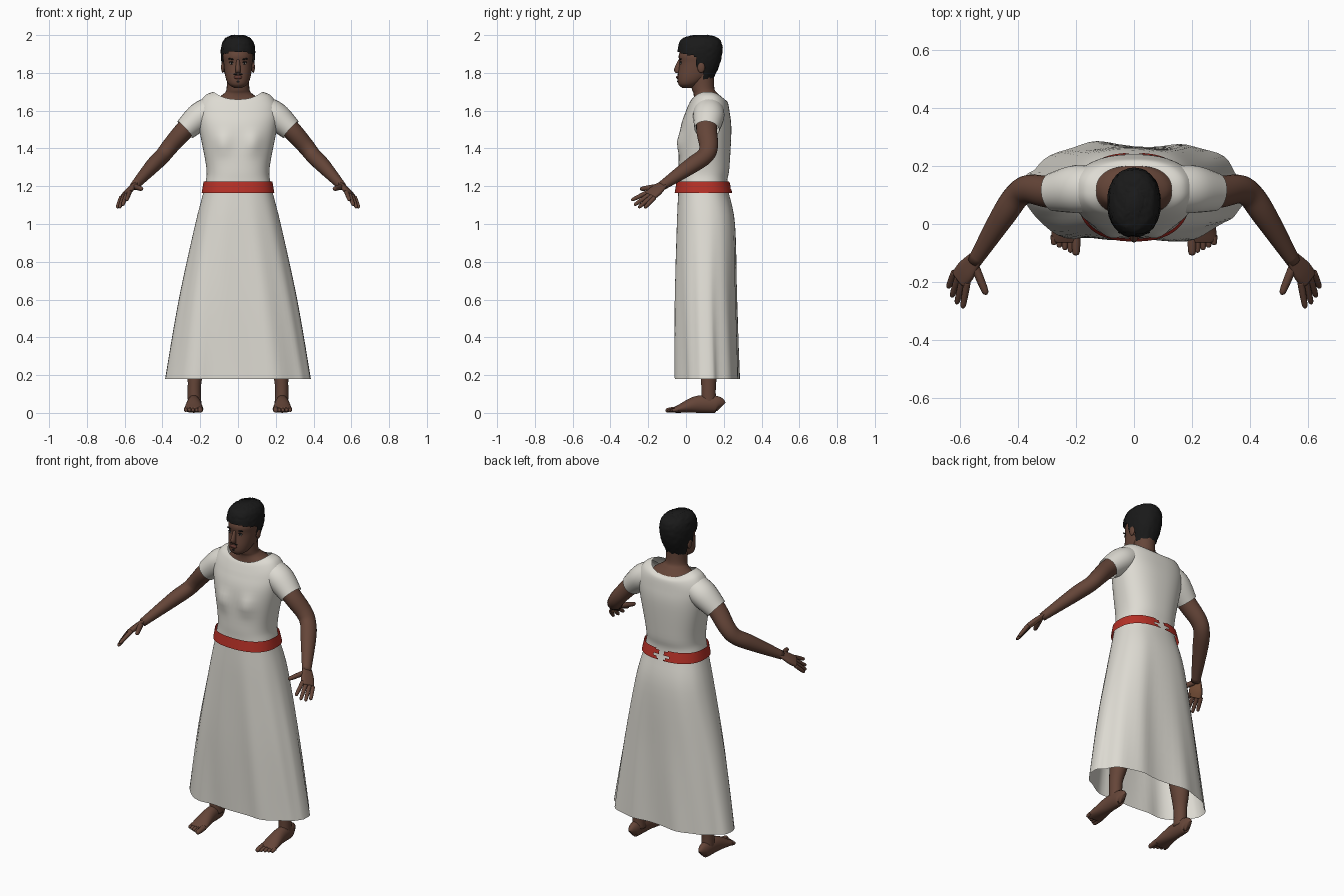
import bpy, bmesh, random
from math import sin, cos, exp, tau, pi, copysign
from mathutils import Vector
from mathutils.bvhtree import BVHTree

random.seed(4)
if "Cube" in bpy.data.objects:
    bpy.data.objects.remove(bpy.data.objects["Cube"])


def material(name, red, green, blue):
    mat = bpy.data.materials.new(name)
    mat.use_nodes = True
    mat.diffuse_color = (red, green, blue, 1)
    shader = mat.node_tree.nodes["Principled BSDF"]
    shader.inputs["Base Color"].default_value = mat.diffuse_color
    shader.inputs["Roughness"].default_value = .8
    return mat


SKIN = material("brown skin", .13, .06, .04)
PALM = material("palm skin", .28, .12, .06)
CLOTH = material("cream cloth", .73, .71, .65)
SASH = material("red sash", .47, .03, .02)
HAIR = material("black hair", .01, .01, .01)
WHITE = material("eye white", .4, .36, .32)
LIP = material("lip", .12, .04, .03)


def finish(name, bm, mat):
    bmesh.ops.recalc_face_normals(bm, faces=bm.faces)
    mesh = bpy.data.meshes.new(name)
    bm.to_mesh(mesh)
    bm.free()
    mesh.materials.append(mat)
    mesh.shade_smooth()
    part = bpy.data.objects.new(name, mesh)
    bpy.context.collection.objects.link(part)
    return part


def spline(rows, steps):
    """Smooth curve through the rows, component by component."""
    padded = [rows[0], *rows, rows[-1]]
    curve = []
    for group in zip(padded, padded[1:], padded[2:], padded[3:]):
        for step in range(steps):
            t = step / steps
            curve.append([b + t / 2 * (c - a + t * (2 * a - 5 * b + 4 * c - d + t * (3 * b - 3 * c + d - a)))
                          for a, b, c, d in zip(*group)])
    return curve + [list(rows[-1])]


def loft(name, rows, mat, sides=24, steps=6, ref=None, power=2, caps=True, warp=None, keep=None):
    """Skin over rings (x, y, z, radius, radius); rings are level unless ref is given."""
    rings = spline(rows, steps)
    bm = bmesh.new()
    loops = []
    for i, (x, y, z, wide, deep) in enumerate(rings):
        across, along = Vector((1, 0, 0)), Vector((0, 1, 0))
        if ref:
            ahead, behind = rings[min(i + 1, len(rings) - 1)], rings[max(i - 1, 0)]
            axis = (Vector(ahead[:3]) - Vector(behind[:3])).normalized()
            along = Vector(ref)
            along = (along - along.dot(axis) * axis).normalized()
            across = along.cross(axis)
        loop = []
        for k in range(sides):
            angle = tau * k / sides
            c, s = [copysign(abs(n) ** (2 / power), n) for n in (cos(angle), sin(angle))]
            point = Vector((x, y, z)) + across * wide * c + along * deep * s
            loop.append(bm.verts.new(warp(point, angle) if warp else point))
        loops.append(loop)
    for low, high in zip(loops, loops[1:]):
        for k in range(sides):
            bm.faces.new((low[k - 1], low[k], high[k], high[k - 1]))
    if caps:
        bm.faces.new(loops[0])
        bm.faces.new(loops[-1])
    if keep:
        unwanted = [face for face in bm.faces if not keep(face.calc_center_median())]
        bmesh.ops.delete(bm, geom=unwanted, context='FACES')
    return finish(name, bm, mat)


def span(z, front, back, half):
    """Level ring given by its front, back and half width."""
    return (0, (front + back) / 2, z, half, (back - front) / 2)


def blob(name, place, size, mat, tilt=0):
    bm = bmesh.new()
    bmesh.ops.create_uvsphere(bm, u_segments=14, v_segments=8, radius=1)
    part = finish(name, bm, mat)
    part.location, part.scale, part.rotation_euler = place, size, (0, tilt, 0)


# Dress: hem to neckline, with folds, bust and a dipped collar
def drape(point, angle):
    low = max(0, min(1, 1.2 - point.z))
    fold = cos(6 * angle + .6) + sin(11 * angle + 3 * point.z) / 2
    point.y += .01 * low * fold * copysign(1, sin(angle))
    point.x += .006 * low * cos(9 * angle)
    if point.y < .06:
        bust = exp(-((abs(point.x) - .08) / .045) ** 2 - ((point.z - 1.43) / .05) ** 2)
        point.y -= .02 * bust
    if point.z > 1.6:
        point.z += cos(2 * angle) * (point.z - 1.6) / 4
    return point


loft("dress", [
    span(.18, -.06, .28, .38), span(.6, -.06, .27, .31), span(1, -.05, .26, .225),
    span(1.2, -.04, .22, .176), span(1.3, -.04, .23, .168), span(1.5, -.03, .24, .205),
    span(1.6, 0, .23, .215), span(1.66, .02, .22, .18), span(1.68, .03, .2, .13)],
    CLOTH, sides=72, power=2.4, caps=False, warp=drape)

# Sash: a thin band with a ragged break at the middle of the back
loft("sash", [span(1.165, -.06, .245, .192), span(1.225, -.05, .23, .182)],
     SASH, sides=120, power=2.4, caps=False,
     keep=lambda c: c.y < .12 or abs(c.x) > .03 + .02 * sin(c.z * 160))

# Neck, head and nose
loft("neck", [span(1.62, .03, .21, .15), span(1.66, .04, .2, .12), span(1.69, .04, .17, .075),
              span(1.72, .03, .15, .06), span(1.82, .02, .15, .06)], SKIN)
head = loft("head", [
    span(1.72, -.02, .03, .02), span(1.74, -.04, .07, .05), span(1.78, -.044, .12, .067),
    span(1.85, -.035, .16, .076), span(1.9, -.037, .18, .078), span(1.97, 0, .15, .05)],
    SKIN, sides=32, power=2.2)
loft("nose", [span(1.87, -.04, -.02, .008), span(1.82, -.063, -.02, .014),
              span(1.8, -.055, -.02, .014)], SKIN)

# Face details sit on the head surface
surface = BVHTree.FromPolygons([v.co for v in head.data.vertices],
                               [face.vertices for face in head.data.polygons])


def on_face(name, x, z, size, mat, tilt=0):
    hit = surface.ray_cast(Vector((x, -1, z)), Vector((0, 1, 0)))[0]
    blob(name, (x, hit.y, z), size, mat, tilt)


on_face("mouth", 0, 1.777, (.022, .008, .01), LIP)
on_face("chin_beard", 0, 1.755, (.008, .003, .006), HAIR)
for side, s in (("left", 1), ("right", -1)):
    on_face(side + "_brow", s * .034, 1.873, (.021, .005, .004), HAIR, s * -.12)
    on_face(side + "_eye", s * .033, 1.85, (.013, .004, .005), WHITE)
    on_face(side + "_iris", s * .033, 1.85, (.006, .006, .005), HAIR)
    on_face(side + "_upper_lid", s * .033, 1.857, (.016, .005, .003), HAIR)
    on_face(side + "_moustache", s * .013, 1.793, (.012, .004, .004), HAIR, s * .25)
    blob(side + "_ear", (s * .08, .08, 1.83), (.01, .02, .03), SKIN)


# Hair: cropped cap cut along the hairline
def curl(point, angle):
    return point + Vector([random.uniform(-.002, .002) for axis in point])


def below_hairline(place):
    if place.y < .05:
        return place.z < 1.9 - place.y / 4
    if place.y < .09:
        return place.z < (1.83 if place.y < .065 else 1.85)
    return place.z < 1.77


loft("hair", [
    span(1.76, 0, .14, .06), span(1.85, -.04, .18, .086), span(1.93, -.043, .193, .09),
    span(1.98, -.02, .175, .07), span(2, .04, .12, .03)],
    HAIR, sides=56, steps=8, power=2.2, warp=curl, keep=lambda c: not below_hairline(c))

# Limbs, built once for each side
for side, s in (("left", 1), ("right", -1)):
    def limb(part, rows, mat=SKIN, flat=1.1, **options):
        rings = [(s * x, y, z, r, r * flat) for x, y, z, r in rows]
        return loft(side + "_" + part, rings, mat, **options)

    def digit(part, root, tip, radius, ref):
        """Rounded finger or toe between two points."""
        shape = ((0, 1), (.5, .95), (.9, .75), (1, .2))
        limb(part, [(*root.lerp(tip, t), radius * r) for t, r in shape], sides=10, flat=1, ref=ref)

    limb("sleeve", [(.13, .12, 1.61, .07), (.2, .12, 1.57, .075), (.28, .11, 1.5, .06)],
         CLOTH, ref=(0, 1, 0), caps=False)
    limb("arm", [(.21, .11, 1.57, .05), (.29, .11, 1.49, .05), (.36, .12, 1.41, .045),
                 (.4, .1, 1.36, .042), (.45, .03, 1.31, .04), (.55, -.13, 1.2, .023)], ref=(0, 1, 0))

    # Hand: flat palm with a lighter underside, fingers and thumb
    up = Vector((s * .65, -.14, .74))
    wrist, knuckles = Vector((.54, -.11, 1.22)), Vector((.6, -.19, 1.15))
    palm = limb("palm", [(*wrist.lerp(knuckles, t), r) for t, r in ((0, .023), (.6, .038), (1, .037))],
                flat=.4, ref=up, power=2.5)
    palm.data.materials.append(PALM)
    for face in palm.data.polygons:
        face.material_index = int(face.normal.dot(up) < -.7)
    for i, name in enumerate(("index", "middle", "ring", "little")):
        root = Vector((.574, -.2, 1.17)).lerp(Vector((.618, -.166, 1.14)), i / 3)
        tip = Vector((.59, -.29, 1.125)).lerp(Vector((.64, -.22, 1.085)), i / 3)
        tip += Vector((.005, -.01, -.015)) * sin(pi * i / 3)
        digit(name + "_finger", root, tip, .012, up)
    digit("thumb", Vector((.55, -.14, 1.2)), Vector((.508, -.243, 1.185)), .015, up)

    # Leg, foot resting on the floor, and toes
    limb("leg", [(.23, .12, .05, .036), (.23, .12, .16, .036), (.21, .13, .34, .055), (.15, .1, .9, .08)])
    loft(side + "_foot", [(s * .234, y, high, wide, high) for y, wide, high in (
        (.185, .01, .03), (.16, .03, .045), (.06, .038, .045), (-.03, .05, .023), (-.06, .048, .015))],
        SKIN, ref=(0, 0, 1))
    for i in range(5):
        radius = .011 if i else .016
        root = Vector((.2 + .019 * i, -.04, .02))
        digit("toe_" + str(i + 1), root, Vector((root.x, .009 * i - .108, .012)), radius, (0, 0, 1))
